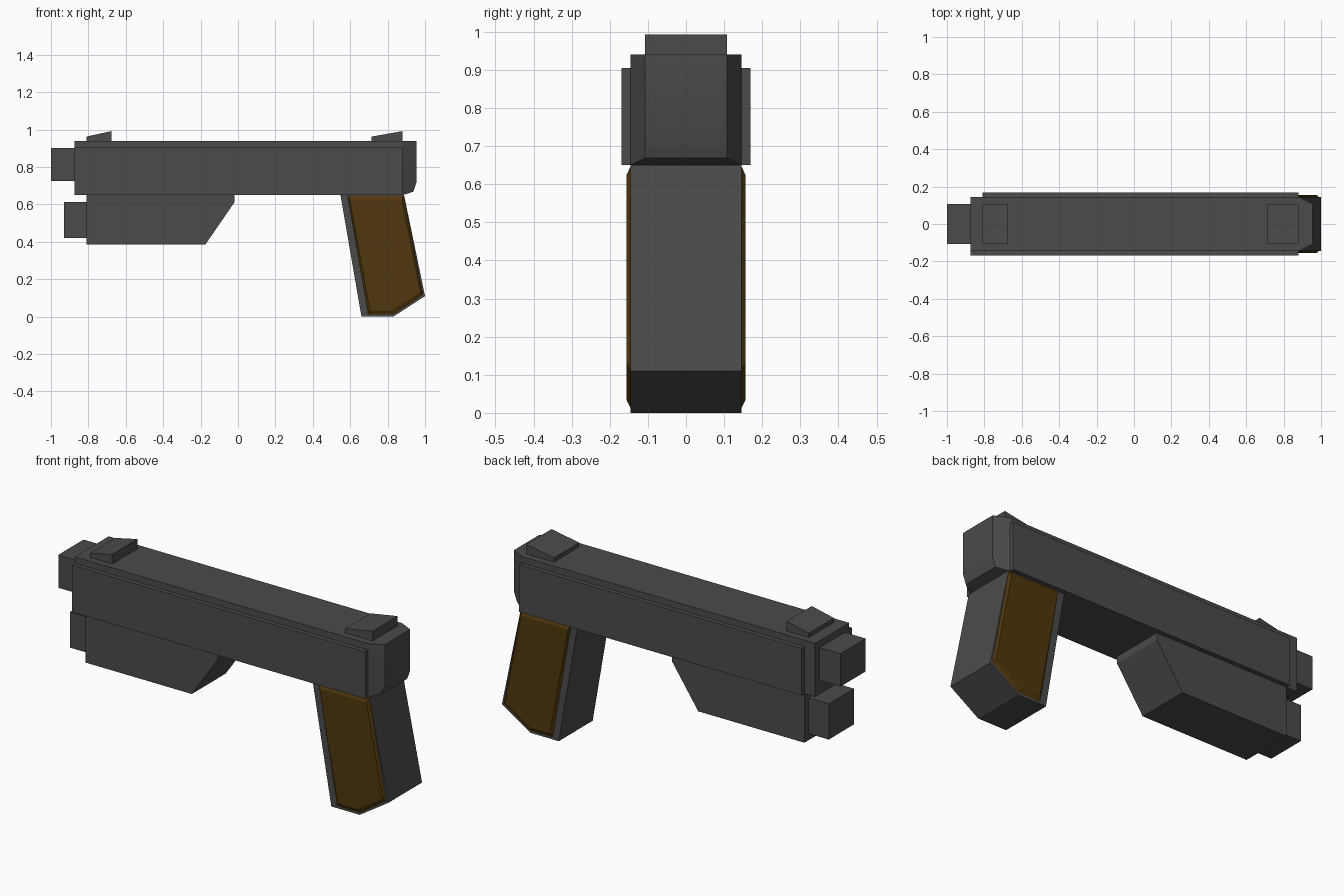
import bpy, bmesh, math

if "Cube" in bpy.data.objects:
    bpy.data.objects.remove(bpy.data.objects["Cube"])


def material(name, rgb):
    m = bpy.data.materials.new(name)
    m.diffuse_color = (*rgb, 1)
    m.use_nodes = True
    m.node_tree.nodes["Principled BSDF"].inputs["Base Color"].default_value = m.diffuse_color
    return m


GREY = material("dark_grey", (0.07, 0.07, 0.07))
BROWN = material("brown", (0.08, 0.037, 0.004))


def solid(name, points, mat=GREY):
    """Convex solid around the given points, with clean flat faces."""
    bm = bmesh.new()
    for p in points:
        bm.verts.new(p)
    bmesh.ops.convex_hull(bm, input=bm.verts[:])
    bmesh.ops.dissolve_limit(bm, angle_limit=math.radians(0.5),
                             verts=bm.verts[:], edges=bm.edges[:])
    bmesh.ops.recalc_face_normals(bm, faces=bm.faces[:])
    mesh = bpy.data.meshes.new(name)
    bm.to_mesh(mesh)
    bm.free()
    mesh.materials.append(mat)
    obj = bpy.data.objects.new(name, mesh)
    bpy.context.collection.objects.link(obj)
    return obj


def prism(name, profile, y0, y1):
    """Side profile (x, z) extruded from y0 to y1."""
    return solid(name, [(x, y, z) for y in (y0, y1) for x, z in profile])


def box(name, x0, x1, y0, y1, z0, z1):
    return prism(name, [(x0, z0), (x1, z0), (x1, z1), (x0, z1)], y0, y1)


W, N = 0.145, 0.108   # half widths of the wide and narrow parts

# Slide with raised side plates
box("slide", -0.875, 0.88, -W, W, 0.65, 0.94)
box("side_plate_front", -0.875, 0.88, -0.169, -W, 0.65, 0.905)
box("side_plate_back", -0.81, 0.88, W, 0.169, 0.65, 0.905)

# Tapered rear cap
cap = []
for s in (-1, 1):
    cap += [(0.88, s * W, 0.94), (0.88, s * W, 0.65), (0.955, s * N, 0.94),
            (0.955, s * N, 0.72), (0.937, s * N, 0.668)]
rear_cap = solid("rear_cap", cap)
bpy.context.view_layer.objects.active = rear_cap
rear_cap.select_set(True)
bpy.ops.object.shade_smooth_by_angle(angle=math.radians(24))

# Muzzle and the block below it
box("muzzle", -1.0, -0.875, -N, N, 0.725, 0.903)
box("lower_muzzle", -0.93, -0.81, -N, N, 0.42, 0.613)
prism("under_module", [(-0.81, 0.65), (-0.81, 0.385), (-0.175, 0.385),
                       (-0.018, 0.613), (-0.018, 0.65)], -W, W)

# Wedge sights
for name, x0, x1 in (("front_sight", -0.81, -0.677), ("rear_sight", 0.715, 0.88)):
    prism(name, [(x0, 0.94), (x1, 0.94), (x1, 0.992), (x0, 0.963)], -N, N)

# Grip
prism("grip", [(0.548, 0.65), (0.66, 0.0), (0.83, 0.0), (1.0, 0.11), (0.888, 0.65)], -W, W)

# Bevelled brown panels on both sides of the grip
base = [(0.586, 0.648), (0.697, 0.012), (0.832, 0.012), (0.988, 0.116), (0.887, 0.648)]
face = [(0.597, 0.624), (0.705, 0.034), (0.825, 0.034), (0.976, 0.13), (0.878, 0.624)]
for name, s in (("grip_panel_front", -1), ("grip_panel_back", 1)):
    solid(name, [(x, s * W, z) for x, z in base] +
          [(x, s * 0.156, z) for x, z in face], BROWN)
